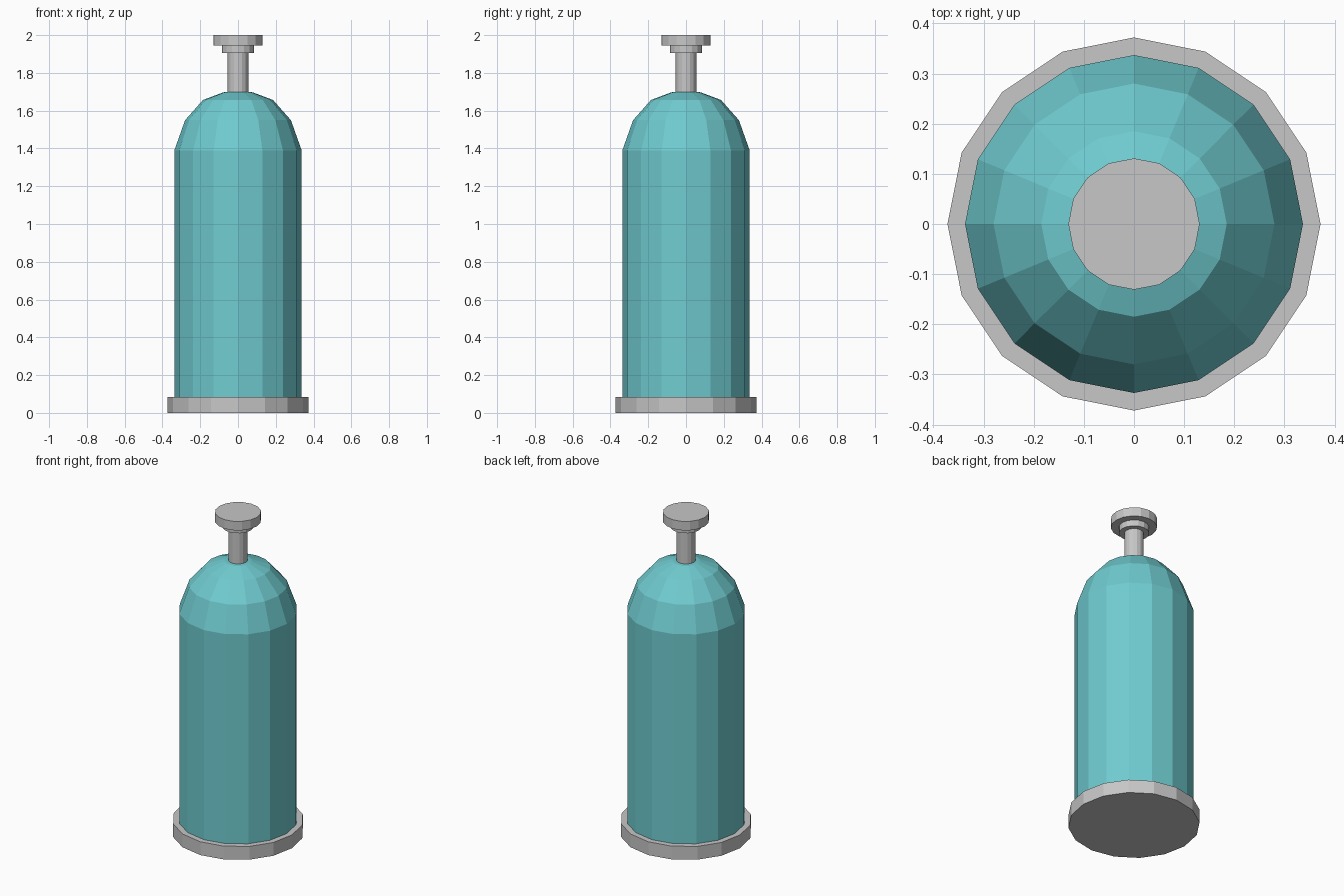
import bpy
import bmesh
from math import cos, sin, pi, radians

SIDES = 16

cube = bpy.data.objects.get("Cube")
if cube:
    bpy.data.objects.remove(cube, do_unlink=True)


def make_material(name, rgb):
    mat = bpy.data.materials.new(name)
    mat.use_nodes = True
    color = (*rgb, 1.0)
    mat.diffuse_color = color
    mat.node_tree.nodes["Principled BSDF"].inputs["Base Color"].default_value = color
    return mat


def lathe(name, profile, mat):
    """Flat-shaded solid of revolution from (radius, height) pairs, bottom to top."""
    bm = bmesh.new()
    rings = []
    for r, z in profile:
        rings.append([bm.verts.new((r * cos(2 * pi * i / SIDES), r * sin(2 * pi * i / SIDES), z))
                      for i in range(SIDES)])
    for low, high in zip(rings, rings[1:]):
        for i in range(SIDES):
            j = (i + 1) % SIDES
            bm.faces.new((low[i], low[j], high[j], high[i]))
    bm.faces.new(rings[0][::-1])
    bm.faces.new(rings[-1])
    mesh = bpy.data.meshes.new(name)
    bm.to_mesh(mesh)
    bm.free()
    mesh.materials.append(mat)
    obj = bpy.data.objects.new(name, mesh)
    bpy.context.collection.objects.link(obj)
    return obj


teal = make_material("teal", (0.16, 0.60, 0.63))
grey = make_material("light grey", (0.57, 0.57, 0.57))

# Base plate
lathe("base_plate", [(0.372, 0.0), (0.372, 0.083)], grey)

# Straight tank body with a faceted dome
dome = [(0.28, 1.55), (0.185, 1.657), (0.078, 1.697), (0.05, 1.70)]
lathe("tank_body", [(0.337, 0.083), (0.337, 1.39)] + dome, teal)

# Neck, collar and cap
lathe("neck", [(0.055, 1.68), (0.055, 1.905)], grey)
lathe("collar", [(0.086, 1.905), (0.086, 1.944)], grey)
lathe("cap", [(0.131, 1.944), (0.131, 2.0)], grey)
